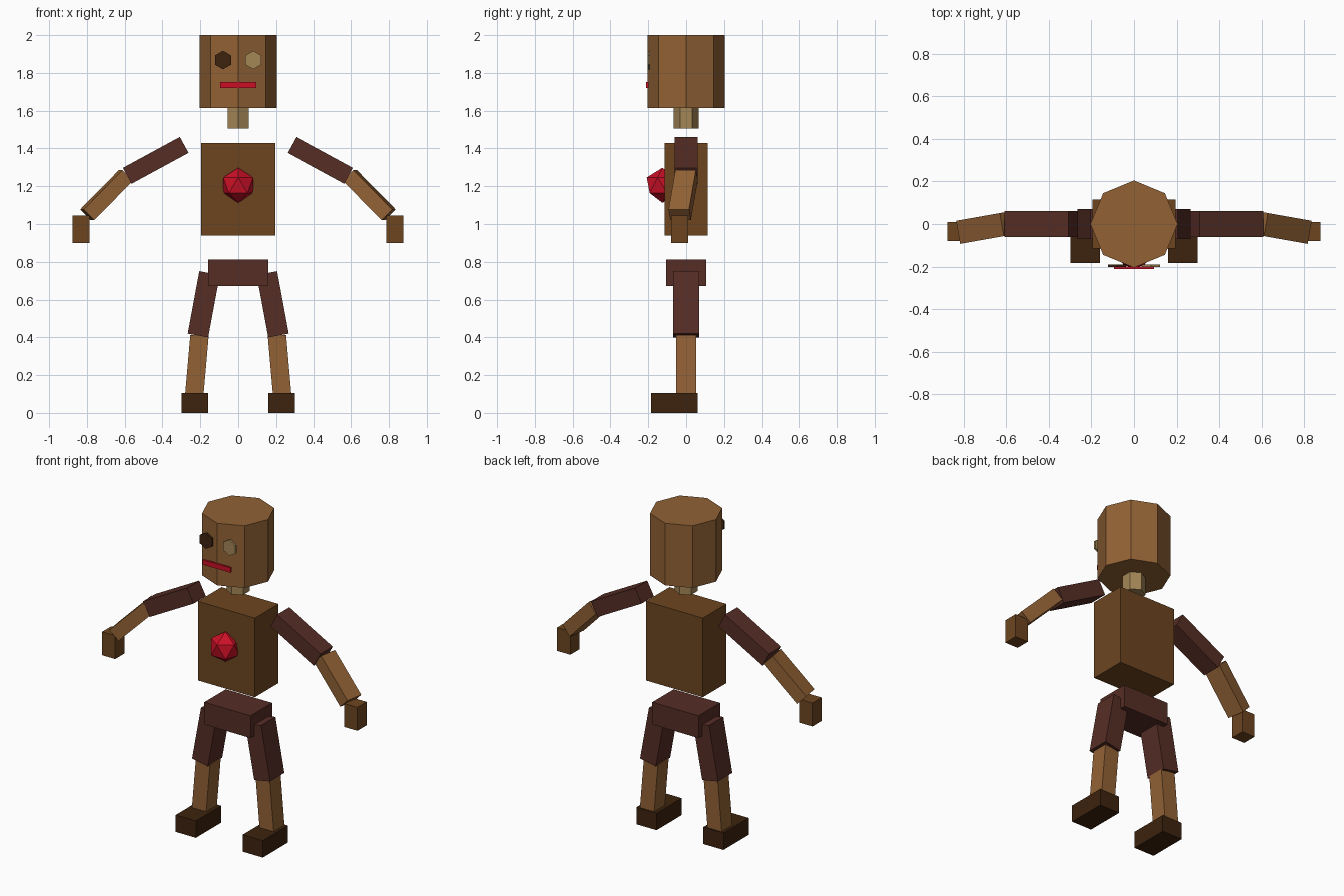
import bpy
from math import radians
from mathutils import Euler

default = bpy.data.objects.get("Cube")
if default:
    bpy.data.objects.remove(default, do_unlink=True)


def material(name, rgb):
    """Flat material from 0-255 display values, stored as linear."""
    lin = [((c / 255 + 0.055) / 1.055) ** 2.4 for c in rgb] + [1]
    mat = bpy.data.materials.new(name)
    mat.use_nodes = True
    mat.diffuse_color = lin
    bsdf = next(n for n in mat.node_tree.nodes if n.type == "BSDF_PRINCIPLED")
    bsdf.inputs["Base Color"].default_value = lin
    return mat


OAK = material("oak brown", (146, 98, 53))
WALNUT = material("walnut brown", (109, 69, 32))
MAROON = material("maroon brown", (86, 45, 37))
DARK = material("dark brown", (61, 35, 14))
TAN = material("tan", (164, 134, 86))
RED = material("red", (203, 16, 38))


def finish(name, mat):
    obj = bpy.context.object
    obj.name = name
    obj.data.materials.append(mat)
    return obj


def box(name, mat, centre, size, tilt=0, yaw=0):
    """Box leaning sideways by tilt, then turned about z by yaw (degrees)."""
    rot = Euler((0, radians(tilt), radians(yaw)))
    bpy.ops.mesh.primitive_cube_add(size=1, location=centre, rotation=rot)
    obj = finish(name, mat)
    obj.scale = size
    return obj


def prism(name, mat, sides, radius, depth, centre, rotation=(0, 0, 0)):
    bpy.ops.mesh.primitive_cylinder_add(vertices=sides, radius=radius, depth=depth,
                                        location=centre, rotation=rotation)
    return finish(name, mat)


# Head, neck and face
prism("head", OAK, 8, 0.205, 0.385, (0, 0, 1.8075))
prism("neck", TAN, 6, 0.065, 0.11, (0, 0, 1.56))
for name, mat, x in (("right_eye", DARK, -0.08), ("left_eye", TAN, 0.08)):
    prism(name, mat, 6, 0.049, 0.012, (x, -0.196, 1.868), (radians(90), 0, 0))
box("mouth", RED, (0, -0.205, 1.736), (0.19, 0.012, 0.03))

# Body and chest gem
box("torso", WALNUT, (0, 0, 1.185), (0.39, 0.23, 0.49))
box("pelvis", MAROON, (0, 0, 0.742), (0.316, 0.21, 0.138))
bpy.ops.mesh.primitive_ico_sphere_add(subdivisions=1, radius=0.093,
                                      location=(0, -0.125, 1.205),
                                      rotation=(0, 0, radians(-90)))
finish("chest_gem", RED)

# Limbs, mirrored left and right
for side, s in (("left", 1), ("right", -1)):
    box(side + "_upper_arm", MAROON, (s * 0.436, 0, 1.337), (0.343, 0.12, 0.096), s * 28.5)
    box(side + "_forearm", OAK, (s * 0.696, -0.016, 1.153), (0.295, 0.11, 0.08),
        s * 45, s * -10)
    box(side + "_hand", WALNUT, (s * 0.831, -0.035, 0.973), (0.09, 0.09, 0.145))
    box(side + "_thigh", MAROON, (s * 0.182, 0, 0.575), (0.11, 0.14, 0.336), s * -10.5)
    box(side + "_shin", OAK, (s * 0.218, 0, 0.255), (0.097, 0.105, 0.31), s * -5)
    box(side + "_foot", DARK, (s * 0.229, -0.062, 0.0525), (0.138, 0.245, 0.105))
